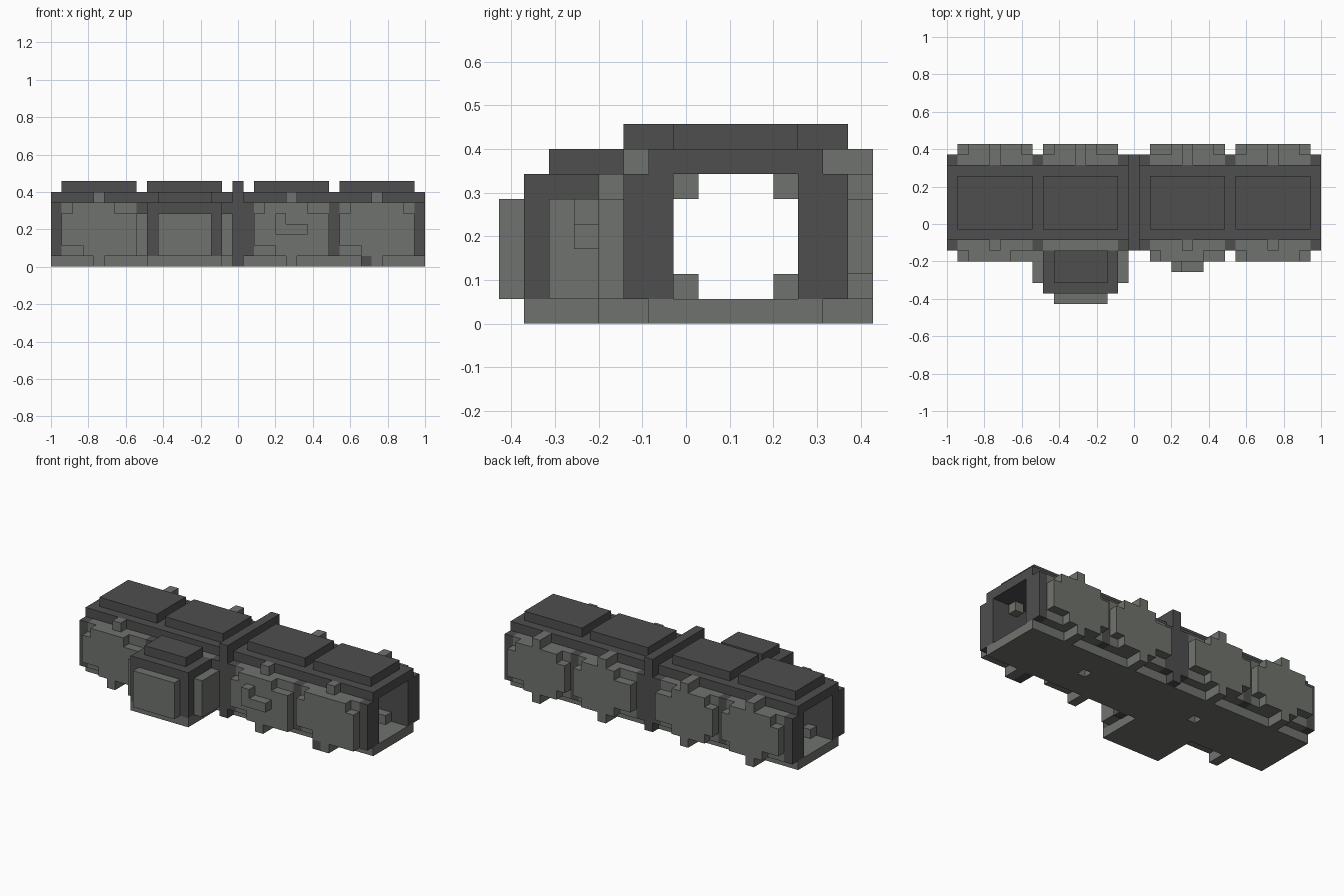
import bpy, bmesh
from mathutils import Vector

cube = bpy.data.objects.get("Cube")
if cube:
    bpy.data.objects.remove(cube, do_unlink=True)

U = 2 / 35  # one block of the modelling grid


def material(name, rgb):
    m = bpy.data.materials.new(name)
    m.use_nodes = True
    m.diffuse_color = (*rgb, 1)
    bsdf = next(n for n in m.node_tree.nodes if n.type == "BSDF_PRINCIPLED")
    bsdf.inputs["Base Color"].default_value = (*rgb, 1)
    return m


DARK = material("dark grey", (0.077, 0.077, 0.077))
GREY = material("stone grey", (0.159, 0.171, 0.154))


def prism(name, outline, j0, j1, mat):
    """Extrude an outline in the x-z plane from j0 to j1, in grid blocks."""
    bm = bmesh.new()
    face = bm.faces.new([bm.verts.new((i * U - 1, (j0 - 7.5) * U, k * U)) for i, k in outline])
    grown = bmesh.ops.extrude_face_region(bm, geom=[face])["geom"]
    bmesh.ops.translate(bm, vec=Vector((0, (j1 - j0) * U, 0)),
                        verts=[g for g in grown if isinstance(g, bmesh.types.BMVert)])
    bmesh.ops.recalc_face_normals(bm, faces=bm.faces)
    mesh = bpy.data.meshes.new(name)
    bm.to_mesh(mesh)
    bm.free()
    mesh.materials.append(mat)
    obj = bpy.data.objects.new(name, mesh)
    bpy.context.collection.objects.link(obj)
    return obj


def box(name, i, j, k, mat):
    return prism(name, [(i[0], k[0]), (i[1], k[0]), (i[1], k[1]), (i[0], k[1])], *j, mat)


def plate(name, i, j, k, cuts):
    """Wall plate with notched corners: bottom left, bottom right, top right, top left."""
    (a, b), (c, d) = i, k
    corners = [(a, c, 1, 1), (b, c, -1, 1), (b, d, -1, -1), (a, d, 1, -1)]
    pts = []
    for n, ((x, z, sx, sz), (w, h)) in enumerate(zip(corners, cuts)):
        if not w:
            pts.append((x, z))
            continue
        notch = [(x, z + sz * h), (x + sx * w, z + sz * h), (x + sx * w, z)]
        pts += notch if n % 2 == 0 else notch[::-1]
    return prism(name, pts, *j, GREY)


# Floor strips, leaving two small drain holes along the middle
box("floor_front", (0, 35), (6, 9), (0, 1), GREY)
box("floor_back", (0, 35), (10, 13), (0, 1), GREY)
for n, span in enumerate([(0, 11), (12, 25), (26, 35)]):
    box(f"floor_middle_{n}", span, (9, 10), (0, 1), GREY)

# Roof slab, walls and the doorway into the porch
box("roof", (0, 35), (6, 13), (6, 7), DARK)
box("back_wall", (0, 35), (12, 13), (1, 6), DARK)
box("front_wall_right", (0, 10), (6, 7), (1, 6), DARK)
box("front_wall_left", (15, 35), (6, 7), (1, 6), DARK)
box("door_lintel", (10, 15), (6, 7), (5, 6), DARK)

# Pillars between the wall bays
for i in (0, 8, 16, 18, 26, 34):
    box("front_pillar", (i, i + 1), (5, 6), (1, 6), DARK)
    box("back_pillar", (i, i + 1), (13, 14), (1, 6), DARK)

# Central rib wrapped round the body
box("rib_top", (17, 18), (5, 14), (7, 8), DARK)
box("rib_front", (17, 18), (5, 6), (0, 7), DARK)
box("rib_back", (17, 18), (13, 14), (0, 7), DARK)

# Four bays: roof panel, backing layers, brackets, feet and interior trim
NONE = (0, 0)
bays = [(1, 4), (9, 12), (19, 22), (27, 30)]
back_cuts = [
    [(2, 1), (1, 1), (1, 1), (1, 1)],
    [(1, 1), (2, 1), (2, 1), (1, 1)],
    [(2, 1), (1, 1), (1, 1), (2, 1)],
    [(1, 1), (2, 1), (1, 1), (1, 1)],
]
for n, (a, m) in enumerate(bays):
    span = (a, a + 7)
    box("roof_panel", span, (7, 12), (7, 8), DARK)
    box("front_backing", span, (5, 6), (1, 6), GREY)
    box("back_backing", span, (13, 14), (1, 6), GREY)
    plate("back_plate", span, (14, 15), (1, 6), back_cuts[n])
    box("back_bracket", (m, m + 1), (13, 15), (6, 7), GREY)
    box("back_foot", (m, m + 1), (13, 15), (0, 1), GREY)
    for j in (7, 11):
        box("ceiling_trim", (a + 1, a + 3), (j, j + 1), (5, 6), GREY)
        box("ceiling_trim", (a + 5, a + 6), (j, j + 1), (5, 6), GREY)
        box("floor_trim", (a + 1, a + 2), (j, j + 1), (1, 2), GREY)
        box("floor_trim", (a + 4, a + 6), (j, j + 1), (1, 2), GREY)

# Front plates on the three bays without the porch
front_cuts = {
    0: [(2, 1), NONE, (2, 1), (1, 1)],
    2: [(2, 1), NONE, (2, 1), (1, 1)],
    3: [(2, 1), NONE, (1, 1), (1, 1)],
}
for n, cuts in front_cuts.items():
    a, m = bays[n]
    plate("front_plate", (a, a + 7), (4, 5), (1, 6), cuts)
    box("front_bracket", (m, m + 1), (5, 6), (6, 7), GREY)
    box("front_foot", (m, m + 1), (4, 6), (0, 1), GREY)
box("dark_foot", (29, 30), (4, 6), (0, 1), DARK)

# Stepped pipe on the front
prism("pipe", [(21, 3), (24, 3), (24, 4), (22, 4), (22, 5), (21, 5)], 3, 4, GREY)

# Porch shell with roof hatch, front plate and side plates
box("porch_floor", (9, 16), (1, 6), (0, 1), GREY)
box("porch_roof", (9, 16), (1, 5), (5, 6), DARK)
box("porch_front", (9, 16), (1, 2), (1, 5), DARK)
box("porch_hatch", (10, 15), (2, 5), (6, 7), DARK)
box("porch_front_plate", (10, 15), (0, 1), (1, 5), GREY)
for wall, outer in ((9, 8), (15, 16)):
    box("porch_side", (wall, wall + 1), (2, 5), (1, 5), DARK)
    box("porch_side_plate", (outer, outer + 1), (2, 5), (1, 5), GREY)
